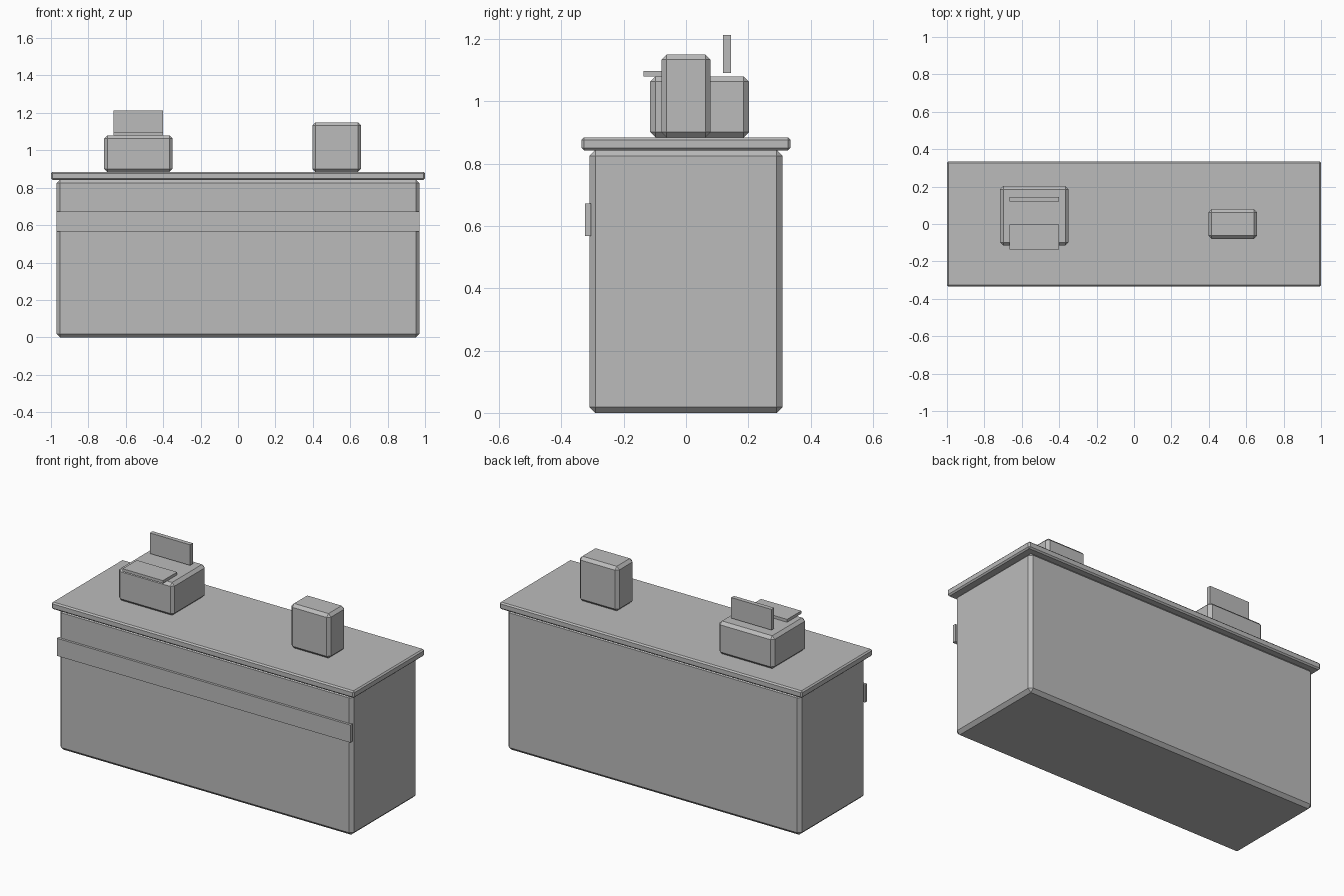
import bpy

default = bpy.data.objects.get("Cube")
if default:
    bpy.data.objects.remove(default, do_unlink=True)

grey = bpy.data.materials.new("plain_grey")
grey.use_nodes = True
colour = (0.5, 0.5, 0.5, 1)
grey.diffuse_color = colour
grey.node_tree.nodes["Principled BSDF"].inputs["Base Color"].default_value = colour


def box(name, x, y, z, chamfer=0):
    """Box from (min, max) pairs, with an optional flat chamfer on all edges."""
    spans = (x, y, z)
    bpy.ops.mesh.primitive_cube_add(size=1, location=[(a + b) / 2 for a, b in spans])
    ob = bpy.context.object
    ob.name = ob.data.name = name
    ob.scale = [b - a for a, b in spans]
    bpy.ops.object.transform_apply(location=False, rotation=False, scale=True)
    ob.data.materials.append(grey)
    if chamfer:
        mod = ob.modifiers.new("chamfer", 'BEVEL')
        mod.width = chamfer
        mod.segments = 1
    return ob


# Counter: body, overhanging top and front trim
box("counter_body", (-0.97, 0.97), (-0.31, 0.31), (0, 0.843), 0.019)
box("counter_top", (-1, 1), (-0.335, 0.335), (0.842, 0.884), 0.008)
box("front_band", (-0.97, 0.97), (-0.324, -0.304), (0.567, 0.672))

# Cash register: base, upright screen and key tray
box("register_base", (-0.716, -0.35), (-0.115, 0.202), (0.884, 1.08), 0.017)
screen_x = (-0.666, -0.4)
box("register_screen", screen_x, (0.119, 0.145), (1.09, 1.213))
box("register_keys", screen_x, (-0.137, -0.003), (1.08, 1.097))

# Small box standing on the other end
box("counter_box", (0.397, 0.658), (-0.079, 0.079), (0.884, 1.15), 0.017)
